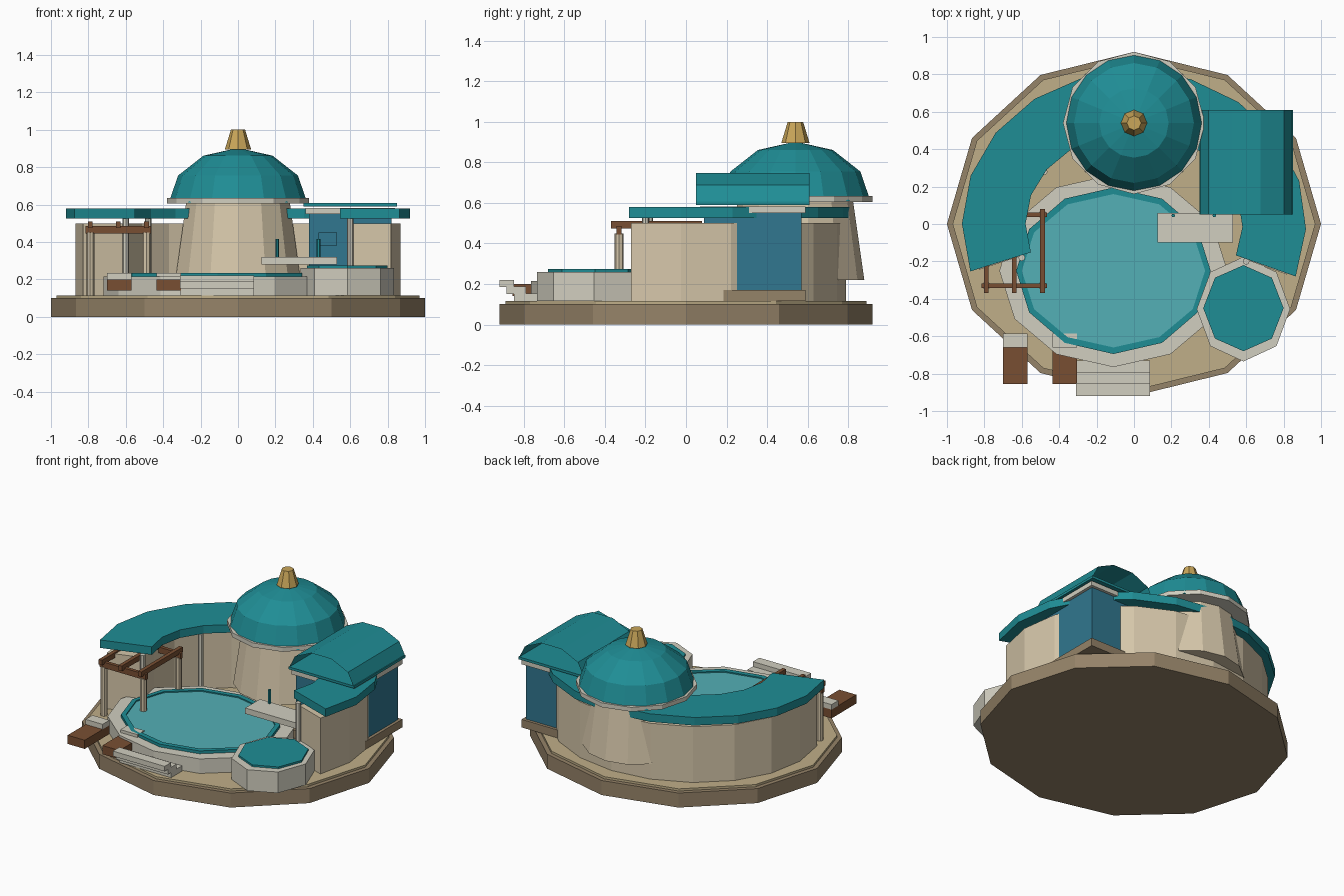
import bpy, bmesh
from math import cos, sin, radians, pi

if "Cube" in bpy.data.objects:
    bpy.data.objects.remove(bpy.data.objects["Cube"])

def mat(name, r, g, b):
    m = bpy.data.materials.new(name)
    m.diffuse_color = [(c / 255) ** 2.2 for c in (r, g, b)] + [1]
    m.use_nodes = True
    m.node_tree.nodes["Principled BSDF"].inputs["Base Color"].default_value = m.diffuse_color
    return m

STONE = mat("stone", 148, 130, 104)
SAND = mat("sand", 190, 173, 135)
WALL = mat("plaster", 212, 197, 168)
WHITE = mat("pale_stone", 208, 205, 190)
TEAL = mat("teal_tile", 36, 140, 148)
WATER = mat("water", 84, 174, 180)
WOOD = mat("wood", 120, 80, 54)
GLASS = mat("glass", 52, 118, 142)
GOLD = mat("gold", 200, 165, 90)

def finish(name, bm, m):
    bmesh.ops.recalc_face_normals(bm, faces=bm.faces[:])
    me = bpy.data.meshes.new(name)
    bm.to_mesh(me)
    bm.free()
    me.materials.append(m)
    ob = bpy.data.objects.new(name, me)
    bpy.context.collection.objects.link(ob)
    return ob

def box(name, x0, x1, y0, y1, z0, z1, m):
    bm = bmesh.new()
    bmesh.ops.create_cube(bm, size=1)
    for v in bm.verts:
        v.co = (x0 + (v.co.x + .5) * (x1 - x0), y0 + (v.co.y + .5) * (y1 - y0),
                z0 + (v.co.z + .5) * (z1 - z0))
    return finish(name, bm, m)

def lathe(name, cx, cy, n, rings, m, closed=False, start=0):
    """Stack of n-sided elliptical rings (rx, ry, z); capped, or joined into a tube ring."""
    bm = bmesh.new()
    loops = [[bm.verts.new((cx + rx * cos(start + 2 * pi * i / n),
                            cy + ry * sin(start + 2 * pi * i / n), z)) for i in range(n)]
             for rx, ry, z in rings]
    pairs = list(zip(loops, loops[1:]))
    if closed:
        pairs.append((loops[-1], loops[0]))
    else:
        bm.faces.new(loops[0])
        bm.faces.new(loops[-1])
    for a, b in pairs:
        for i in range(n):
            j = (i + 1) % n
            bm.faces.new((a[i], a[j], b[j], b[i]))
    return finish(name, bm, m)

def disc(name, cx, cy, n, rx, ry, z0, z1, m, start=0):
    return lathe(name, cx, cy, n, [(rx, ry, z0), (rx, ry, z1)], m, start=start)

def arc_band(name, a0, a1, n, outer, inner, z0, z1, m):
    """Crescent slab between two elliptical arcs."""
    bm = bmesh.new()
    rows = []
    for i in range(n + 1):
        a = radians(a0 + (a1 - a0) * i / n)
        rows.append([bm.verts.new((rx * cos(a), ry * sin(a), z)) for (rx, ry), z in
                     ((outer, z0), (outer, z1), (inner, z1), (inner, z0))])
    for a, b in zip(rows, rows[1:]):
        for k in range(4):
            bm.faces.new((a[k], a[(k + 1) % 4], b[(k + 1) % 4], b[k]))
    bm.faces.new(rows[0])
    bm.faces.new(rows[-1])
    return finish(name, bm, m)

# Ground plinth
disc("plinth", 0, 0, 12, 1, .92, 0, .10, STONE)
disc("sand_terrace", 0, 0, 12, .97, .89, .10, .115, SAND)

# Curved wing with floating roof and inner columns
arc_band("wing_wall", -20, 198, 12, (.87, .79), (.64, .56), .115, .50, WALL)
arc_band("wing_roof", -20, 198, 12, (.92, .82), (.58, .49), .525, .58, TEAL)
for i, (x, y) in enumerate(((-.48, .28), (.48, .28), (-.6, -.18), (.6, -.2))):
    disc(f"wing_column_{i}", x, y, 8, .018, .018, .115, .525, WHITE)

# Domed rotunda
lathe("rotunda_drum", 0, .54, 14, [(.34, .34, .22), (.285, .285, .605)], WALL, start=pi / 2)
disc("rotunda_cornice", 0, .54, 12, .38, .38, .605, .635, WHITE)
dome = [(.37 * cos(radians(a)), .37 * cos(radians(a)), .61 + .29 * sin(radians(a)))
        for a in (0, 30, 60, 88)]
ob = lathe("rotunda_dome", 0, .54, 16, dome, TEAL)
lathe("dome_finial", 0, .54, 8, [(.07, .07, .895), (.038, .038, 1.0)], GOLD)

# Glazed pavilion with open barrel vault
box("pavilion_base", .36, .84, .07, .59, .115, .17, STONE)
box("pavilion_glass", .38, .82, .09, .57, .17, .55, GLASS)
box("pavilion_window", .43, .53, .08, .09, .38, .45, GLASS)
box("pavilion_lintel", .36, .84, .07, .59, .55, .582, WHITE)
box("vault_eave", .35, .85, .05, .61, .59, .607, TEAL)
bm = bmesh.new()
rows = [[bm.verts.new((.6 + .25 * cos(pi * i / 5), y, .595 + .16 * sin(pi * i / 5)))
         for y in (.05, .61)] for i in range(6)]
for a, b in zip(rows, rows[1:]):
    bm.faces.new((a[0], b[0], b[1], a[1]))
finish("vault_roof", bm, TEAL)

# Pool
px, py = -.11, -.25
disc("pool_deck", px, py, 12, .61, .515, .115, .215, WHITE)
lathe("pool_rim", px, py, 12, [(.52, .445, .21), (.52, .445, .235),
                               (.49, .41, .235), (.49, .41, .21)], TEAL, closed=True)
disc("pool_water", px, py, 12, .49, .41, .21, .227, WATER)

# Raised spa
disc("spa_wall", .585, -.455, 8, .25, .28, .115, .26, WHITE)
disc("spa_water", .585, -.45, 8, .215, .23, .255, .273, TEAL)

# Diving platform and rail posts
box("diving_platform", .125, .53, -.10, .06, .28, .32, WHITE)
for x in (.21, .43):
    disc("platform_post", x, .045, 6, .01, .01, .32, .415, TEAL)

# Front steps
for i, (y0, y1, z0, z1) in enumerate(((-.92, -.85, .185, .22), (-.885, -.79, .15, .187),
                                      (-.85, -.73, .115, .152))):
    box(f"step_{i}", -.31, .085, y0, y1, z0, z1, WHITE)

# Loungers
for i, x in enumerate((-.70, -.435)):
    box(f"lounger_{i}", x, x + .13, -.855, -.585, .14, .20, WOOD)
    box(f"lounger_pillow_{i}", x, x + .13, -.66, -.585, .20, .235, WHITE)

# Pergola
for x in (-.79, -.49):
    for y in (-.33, .05):
        disc("pergola_post", x, y, 8, .022, .022, .115, .45, WALL)
for y in (-.33, .05):
    box("pergola_cross_beam", -.815, -.465, y - .012, y + .012, .445, .485, WOOD)
for x in (-.79, -.64, -.49):
    box("pergola_rafter", x - .013, x + .013, -.37, .08, .475, .51, WOOD)
